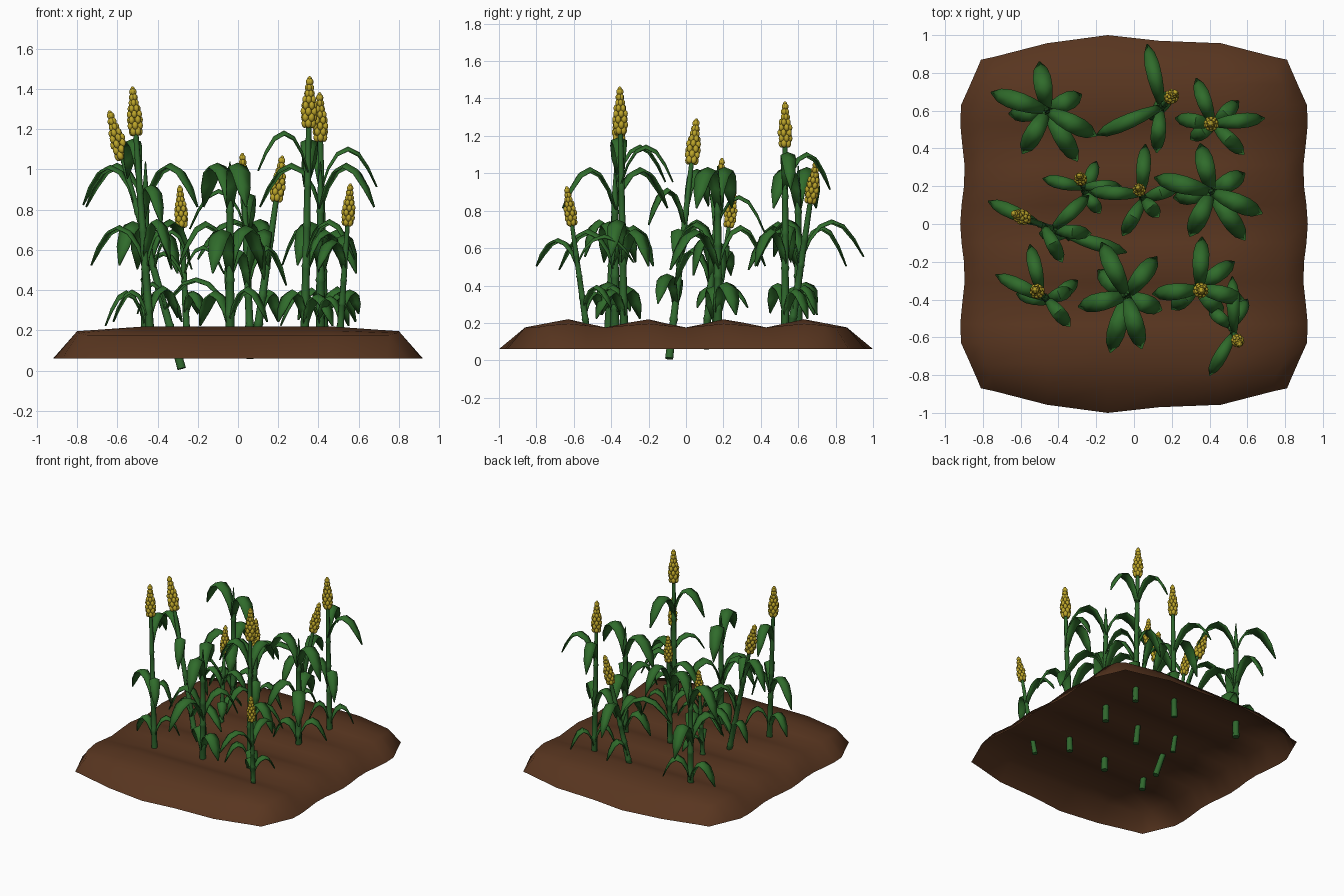
import bpy, bmesh, math
from mathutils import Vector, Matrix

if "Cube" in bpy.data.objects:
    bpy.data.objects.remove(bpy.data.objects["Cube"])


def material(name, col):
    m = bpy.data.materials.new(name)
    m.diffuse_color = (*col, 1)
    m.use_nodes = True
    m.node_tree.nodes["Principled BSDF"].inputs["Base Color"].default_value = m.diffuse_color
    return m


SOIL = material("soil brown", (0.098, 0.036, 0.014))
STEM = material("stalk green", (0.028, 0.135, 0.026))
LEAF = material("leaf green", (0.029, 0.148, 0.024))
GRAIN = material("grain gold", (0.50, 0.37, 0.022))


def finish(bm, name, mat, smooth=None):
    bmesh.ops.recalc_face_normals(bm, faces=bm.faces)
    me = bpy.data.meshes.new(name)
    bm.to_mesh(me)
    bm.free()
    ob = bpy.data.objects.new(name, me)
    bpy.context.collection.objects.link(ob)
    me.materials.append(mat)
    if smooth:
        bpy.context.view_layer.objects.active = ob
        ob.select_set(True)
        bpy.ops.object.shade_smooth_by_angle(angle=math.radians(smooth))
        ob.select_set(False)
    return ob


# Soil bed: open ridged sheet with sloping rim
def soil():
    cols = [-0.91, -0.8, -0.46, -0.14, 0.13, 0.46, 0.8, 0.91]
    half = [0.1, 0.2, 0.31, 0.43, 0.53, 0.63, 0.74, 0.86, 0.97]
    rows = [-y for y in reversed(half)] + [0] + half
    bm = bmesh.new()
    grid = []
    for j, y in enumerate(rows):
        line = []
        for i, x in enumerate(cols):
            ex, ey = i in (0, 7), j in (0, len(rows) - 1)
            amp = 0.01 if abs(x) > 0.7 else 0.022
            z = 0.198 - amp * math.cos(math.tau * y / 0.425) - (0.012 if abs(x) > 0.7 else 0)
            px, py = x, y
            if ex or ey:
                z = 0.06
            if ex:
                px = math.copysign(0.908 + 0.012 * math.cos(math.tau * y / 0.55), x)
            if ey and x == -0.14:
                py = math.copysign(1.0, y)
            elif ey and abs(x) == 0.46:
                py = math.copysign(0.957, y)
            if abs(x) > 0.7 and abs(y) > 0.7:          # clipped corners
                sx, sy = math.copysign(1, x), math.copysign(1, y)
                if ex and ey:
                    px, py = 0.81 * sx, 0.87 * sy
                elif ey:
                    px, py = 0.74 * sx, 0.885 * sy
                elif ex:
                    px, py = (0.84 if abs(y) > 0.8 else 0.875) * sx, (0.8 if abs(y) > 0.8 else 0.72) * sy
                elif abs(y) > 0.8:
                    px, py = 0.75 * sx, 0.8 * sy
                else:
                    px = 0.79 * sx
            line.append(bm.verts.new((px, py, z)))
        grid.append(line)
    for a, b in zip(grid, grid[1:]):
        for i in range(len(cols) - 1):
            bm.faces.new((a[i], a[i + 1], b[i + 1], b[i]))
    finish(bm, "soil_bed", SOIL, 85)


# Stalk: tapered 8-sided tube with swollen joints
def stalk(name, base, top, r, spear):
    axis = top - base
    rot = axis.to_track_quat('Z', 'Y')
    prof = [(0, 1.05)]
    for t in (0.2, 0.38, 0.56, 0.74):
        w = 1 - 0.35 * t
        prof += [(t - 0.012, w), (t, w * 1.2), (t + 0.012, w)]
    prof += [(0.84, 0.65), (1.0, 0.12)] if spear else [(1.0, 0.6)]
    bm = bmesh.new()
    rings = []
    for t, w in prof:
        rings.append([bm.verts.new(base + axis * t + rot @ Vector(
            (r * w * math.cos(k * math.tau / 8), r * w * math.sin(k * math.tau / 8), 0))) for k in range(8)])
    for a, b in zip(rings, rings[1:]):
        for k in range(8):
            bm.faces.new((a[k], a[(k + 1) % 8], b[(k + 1) % 8], b[k]))
    bm.faces.new(rings[0])
    bm.faces.new(rings[-1])
    finish(bm, name + "_stalk", STEM, 50)


# Leaf: arching blade (reach, height, half width)
BLADE = [(0, 0, 0.35), (0.12, 0.5, 0.6), (0.28, 0.86, 0.85), (0.48, 1.0, 1.0),
         (0.68, 0.86, 1.0), (0.85, 0.5, 0.75), (1.0, 0.02, 0.06)]


def leaves(name, base, top, specs, rise, width):
    bm = bmesh.new()
    for z, tx, ty in specs:
        root = base.lerp(top, (z - base.z) / (top.z - base.z))
        out = Vector((tx - root.x, ty - root.y, 0))
        side = Vector((-out.y, out.x, 0)).normalized()
        low = 0.8 if z < 0.35 else 1.0
        lines = []
        for u, h, w in BLADE:
            c = root + out * u + Vector((0, 0, h * rise * low))
            s = side * (w * width)
            drop = Vector((0, 0, 0.4 * w * width))
            lines.append([bm.verts.new(p) for p in (c - s - drop, c, c + s - drop)])
        for a, b in zip(lines, lines[1:]):
            for k in range(2):
                bm.faces.new((a[k], a[k + 1], b[k + 1], b[k]))
    ob = finish(bm, name + "_leaves", LEAF, 60)
    mod = ob.modifiers.new("thickness", 'SOLIDIFY')
    mod.thickness = 0.008
    mod.offset = 0


# Grain head: staggered rings of oval kernels around a core
def head(name, base, top, length):
    rot = (top - base).to_track_quat('Z', 'Y').to_matrix().to_4x4()
    frame = Matrix.Translation(top) @ rot
    bm = bmesh.new()
    bmesh.ops.create_cone(bm, cap_ends=True, segments=6, radius1=length * 0.08, radius2=length * 0.03,
                          depth=length * 0.9, matrix=frame @ Matrix.Translation((0, 0, length * 0.47)))
    n = 8
    for i in range(n):
        t = i / (n - 1)
        rad = length * (0.085 + 0.035 * math.sin(math.pi * min(1, t * 1.4)) - 0.055 * t ** 2)
        size = length * (0.07 - 0.018 * t)
        for k in range(5):
            a = (k + 0.5 * (i % 2)) * math.tau / 5
            m = frame @ Matrix.Translation((rad * math.cos(a), rad * math.sin(a), length * (0.04 + 0.86 * t)))
            m = m @ Matrix.Diagonal((size, size, size * 1.4, 1))
            bmesh.ops.create_icosphere(bm, subdivisions=2, radius=1, matrix=m)
    bmesh.ops.create_icosphere(bm, subdivisions=2, radius=1, matrix=frame @ Matrix.Translation(
        (0, 0, length * 0.95)) @ Matrix.Diagonal((length * 0.05, length * 0.05, length * 0.07, 1)))
    finish(bm, name + "_grain_head", GRAIN, 60)


def plant(name, base, top, specs, grain=0.0, rise=0.2, width=0.042, r=0.022):
    base, top = Vector(base), Vector(top)
    stalk(name, base, top, r, not grain)
    leaves(name, base, top, specs, rise, width)
    if grain:
        head(name, base, top, grain)


soil()

# Leafy plants without grain: one leaf pattern (root height, angle, reach), turned per plant
PATTERN = [(0.81, 162, 0.31), (0.81, -27, 0.29), (0.5, 99, 0.26), (0.52, -120, 0.26),
           (0.48, -59, 0.31), (0.24, 25, 0.2), (0.22, 185, 0.2)]
for name, x, y, turn in (("back_left_leafy", -0.46, 0.6, 0), ("middle_right_leafy", 0.41, 0.17, 4),
                         ("front_middle_leafy", -0.04, -0.38, -47)):
    specs = [(z, x + d * math.cos(math.radians(a + turn)), y + d * math.sin(math.radians(a + turn)))
             for z, a, d in PATTERN]
    plant(name, (x, y, 0.09), (x, y, 1.04), specs, rise=0.22, width=0.047, r=0.024)

# Tall grain plants: each leaf is (root height, tip x, tip y)
plant("front_right_tall", (0.33, -0.33, 0.09), (0.352, -0.35, 1.22),
      [(0.99, 0.1, -0.37), (0.95, 0.36, -0.07), (0.55, 0.58, -0.4), (0.5, 0.53, -0.2),
       (0.24, 0.2, -0.45), (0.22, 0.47, -0.48)], 0.24)
plant("front_left_tall", (-0.43, -0.42, 0.09), (-0.508, -0.36, 1.18),
      [(0.95, -0.55, -0.11), (0.52, -0.73, -0.27), (0.55, -0.34, -0.54), (0.5, -0.33, -0.35),
       (0.24, -0.62, -0.37), (0.26, -0.3, -0.3)], 0.23, width=0.036)
plant("back_right_tall", (0.43, 0.53, 0.09), (0.41, 0.53, 1.15),
      [(0.91, 0.69, 0.56), (0.91, 0.33, 0.77), (0.52, 0.22, 0.56), (0.5, 0.58, 0.37),
       (0.22, 0.55, 0.65), (0.25, 0.3, 0.45)], 0.23, width=0.038)

# Leaning grain plants
plant("middle_left_leaning", (-0.28, -0.09, 0.01), (-0.575, 0.03, 1.06),
      [(0.82, -0.77, 0.12), (0.72, -0.38, -0.2), (0.55, -0.24, 0.15), (0.5, -0.23, -0.05),
       (0.3, -0.04, -0.15), (0.28, -0.5, -0.05)], 0.24, width=0.036)
plant("back_middle_leaning", (0.08, 0.55, 0.08), (0.19, 0.665, 0.85),
      [(0.55, 0.07, 0.95), (0.5, 0.12, 0.38), (0.55, -0.2, 0.47), (0.24, 0.2, 0.7)], 0.22, width=0.038)
plant("centre_grain", (0.065, 0.1, 0.06), (0.03, 0.175, 0.88),
      [(0.7, -0.24, 0.17), (0.68, 0.06, 0.42), (0.45, 0.13, 0.04), (0.4, -0.06, -0.06),
       (0.42, 0.24, 0.2)], 0.2, width=0.036)

# Small grain plants
plant("middle_left_small", (-0.25, 0.14, 0.09), (-0.28, 0.23, 0.72),
      [(0.45, -0.48, 0.24), (0.48, -0.07, 0.2), (0.28, -0.18, 0.06), (0.28, -0.2, 0.33)],
      0.2, 0.14, 0.033, 0.019)
plant("front_right_small", (0.5, -0.52, 0.09), (0.545, -0.61, 0.73),
      [(0.52, 0.52, -0.28), (0.5, 0.4, -0.8), (0.28, 0.6, -0.4), (0.25, 0.4, -0.45)],
      0.2, 0.15, 0.033, 0.019)
